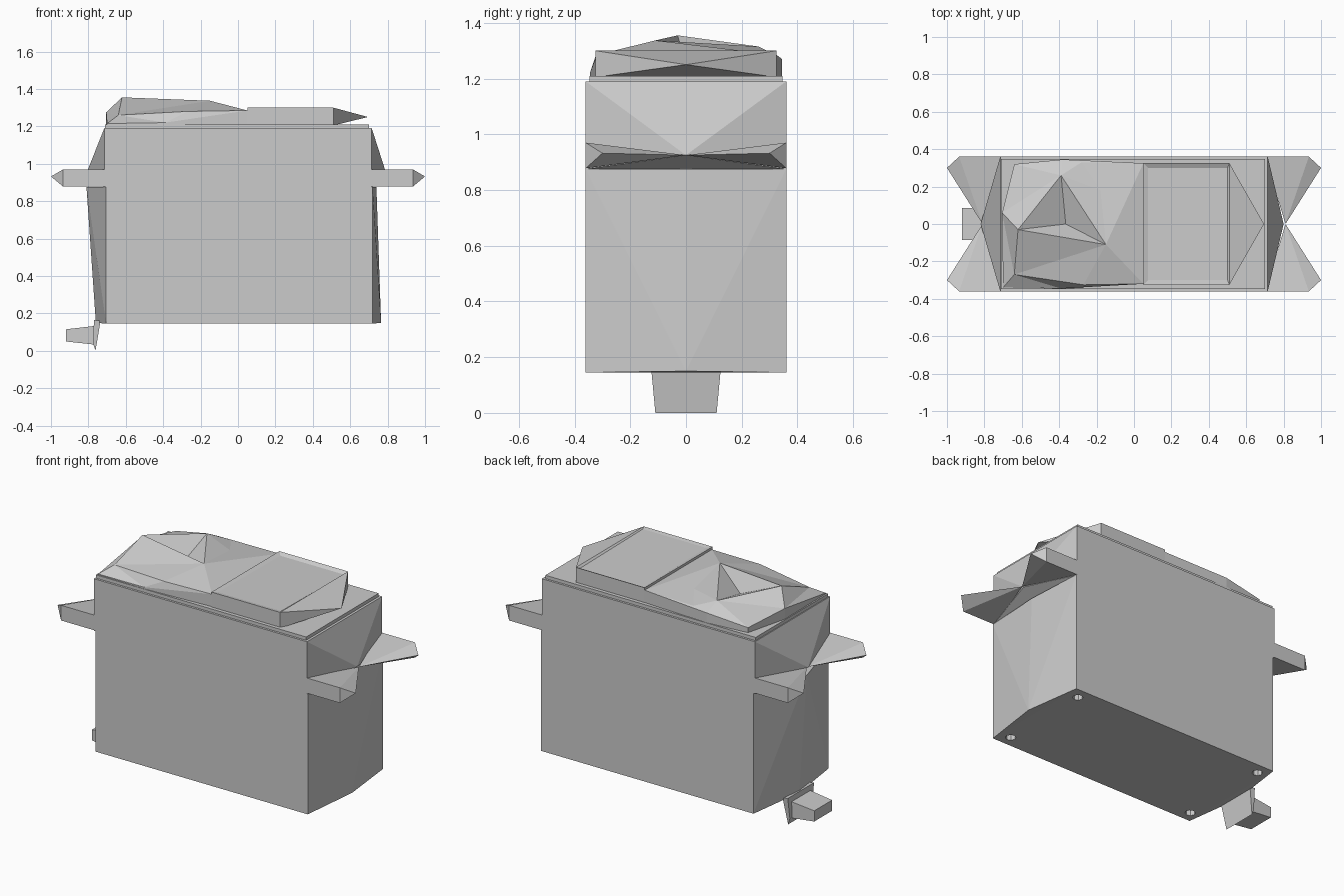
import bpy, bmesh
from itertools import product
from mathutils import Vector
from mathutils.geometry import delaunay_2d_cdt

cube = bpy.data.objects.get("Cube")
if cube:
    bpy.data.objects.remove(cube, do_unlink=True)

grey = bpy.data.materials.new("light_grey")
grey.use_nodes = True
grey.diffuse_color = (0.6, 0.6, 0.6, 1)
grey.node_tree.nodes["Principled BSDF"].inputs["Base Color"].default_value = grey.diffuse_color


def finish(name, bm):
    bmesh.ops.recalc_face_normals(bm, faces=bm.faces)
    mesh = bpy.data.meshes.new(name)
    bm.to_mesh(mesh)
    bm.free()
    mesh.materials.append(grey)
    obj = bpy.data.objects.new(name, mesh)
    bpy.context.collection.objects.link(obj)
    return obj


def hull_mesh(points):
    bm = bmesh.new()
    for p in points:
        bm.verts.new(p)
    bmesh.ops.convex_hull(bm, input=bm.verts)
    bmesh.ops.dissolve_limit(bm, angle_limit=0.01, verts=bm.verts, edges=bm.edges)
    return bm


def hull(name, points):
    return finish(name, hull_mesh(points))


def corners(xs, ys, zs):
    return list(product(xs, ys, zs))


# Casing: both halves swell along the middle of the narrow ends
side = (-0.36, 0.36)
hull("upper_case", corners((-0.715, 0.715), side, (0.875, 1.19))
     + [(0.8, 0, 0.925), (-0.82, 0, 0.925)])
lower = hull("lower_case", corners((-0.705, 0.72), side, (0.145, 0.875))
             + [(0.74, 0, 0.875), (0.765, 0, 0.15), (-0.81, 0, 0.875), (-0.76, 0, 0.15)])

# Screw holes in the underside
cut = bmesh.new()
for x, y in product((-0.65, 0.65), (-0.29, 0.29)):
    new = bmesh.ops.create_cone(cut, cap_ends=True, segments=8, radius1=0.03,
                                radius2=0.03, depth=0.2)
    bmesh.ops.translate(cut, verts=new["verts"], vec=(x, y, 0.16))
cutter = finish("screw_hole_cutter", cut)
cutter.hide_render = True
holes = lower.modifiers.new("screw_holes", "BOOLEAN")
holes.operation = "DIFFERENCE"
holes.solver = "EXACT"
holes.object = cutter
bpy.context.view_layer.objects.active = lower
bpy.ops.object.modifier_apply(modifier="screw_holes")
bpy.data.objects.remove(cutter, do_unlink=True)

# Four pointed mounting ears
for sx, sy in product((-1, 1), (-1, 1)):
    ear = corners((0.7, 0.935), (0.36,), (0.878, 0.97)) + [(1, 0.3, 0.932), (0.81, 0, 0.925)]
    hull(f"mounting_ear_{'left' if sx > 0 else 'right'}_{'back' if sy > 0 else 'front'}",
         [(sx * x, sy * y, z) for x, y, z in ear])

# Lid
hull("lid", corners((-0.71, 0.7), (-0.347, 0.347), (1.185, 1.21)))

# Raised cover with a pointed end and a shallow recessed panel
bm = hull_mesh(corners((0.05, 0.51), (-0.325, 0.325), (1.205, 1.3)) + [(0.695, 0, 1.25)])
top = max(bm.faces, key=lambda f: f.calc_center_median().z)
bmesh.ops.inset_region(bm, faces=[top], thickness=0.035)
for v in top.verts:
    v.co.z -= 0.012 if v.co.y > 0 else 0.004
    if v.co.x > 0.4:
        v.co.x = 0.5
finish("raised_cover", bm)

# Faceted gear cover with a sunken pit
points = [Vector(p) for p in (
    (-0.62, -0.03, 1.355), (-0.39, 0.26, 1.315), (-0.365, 0, 1.25), (-0.15, -0.11, 1.337),
    (-0.64, -0.27, 1.26), (-0.705, 0.06, 1.275), (-0.7, -0.34, 1.215), (-0.39, -0.345, 1.22),
    (-0.27, -0.325, 1.28), (0.05, -0.32, 1.285), (0.05, 0.325, 1.285), (-0.28, 0.33, 1.28),
    (-0.38, 0.345, 1.27), (-0.64, 0.32, 1.24), (-0.18, 0.18, 1.3))]
ridges = [(0, 1), (1, 2), (2, 3), (0, 2), (1, 3), (0, 3), (0, 4), (3, 4), (4, 8), (0, 5)]
flat, _, faces, origin, _, _ = delaunay_2d_cdt([p.xy for p in points], ridges, [], 0, 1e-5)
bm = bmesh.new()
verts = [bm.verts.new(points[o[0]]) for o in origin]
for f in faces:
    bm.faces.new([verts[i] for i in f])
rim = [e for e in bm.edges if e.is_boundary]
skirt = bmesh.ops.extrude_edge_only(bm, edges=rim)["geom"]
for v in skirt:
    if isinstance(v, bmesh.types.BMVert):
        v.co.z = 1.205
finish("gear_cover", bm)

# Cable outlet low on the right end
hull("cable_flange", [(x, s * y, z) for s in (-1, 1) for x, y, z in (
    (-0.735, 0.125, 0.16), (-0.77, 0.125, 0.165), (-0.775, 0.112, 0.04), (-0.762, 0.11, 0))])
hull("cable_plug", corners((-0.92,), (-0.085, 0.085), (0.05, 0.115))
     + corners((-0.765,), (-0.09, 0.09), (0.033, 0.133)))
